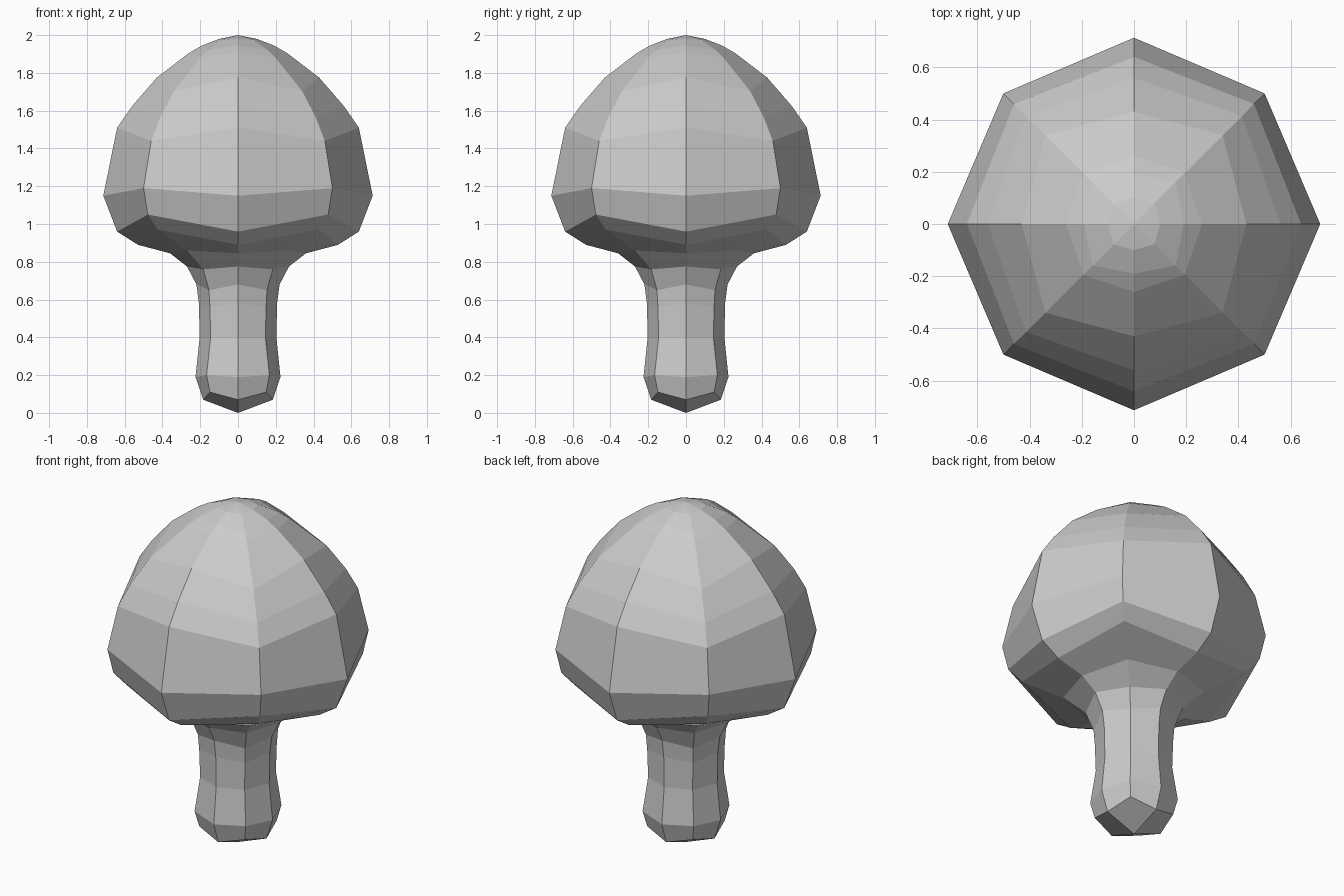
import bpy, bmesh
from math import pi, cos, sin

if "Cube" in bpy.data.objects:
    bpy.data.objects.remove(bpy.data.objects["Cube"])

# Profiles (radius, height): one for the axis ridges, one for the diagonal ridges
axis = [(0.185, 0.07), (0.225, 0.19), (0.203, 0.40), (0.207, 0.58), (0.22, 0.68),
        (0.27, 0.775), (0.36, 0.845), (0.53, 0.89), (0.64, 0.96), (0.713, 1.15),
        (0.64, 1.51), (0.56, 1.625), (0.43, 1.775), (0.26, 1.905), (0.19, 1.945), (0.1, 1.98)]
diag = [(0.21, 0.11), (0.235, 0.2), (0.205, 0.40), (0.21, 0.56), (0.217, 0.65),
        (0.26, 0.76), (0.38, 0.86), (0.60, 0.97), (0.675, 1.05), (0.707, 1.19),
        (0.65, 1.44), (0.585, 1.56), (0.48, 1.705), (0.275, 1.885), (0.225, 1.92), (0.11, 1.977)]

# Mushroom: eight-sided stem and cap as one closed skin
bm = bmesh.new()
rings = []
for a, d in zip(axis, diag):
    ring = []
    for i in range(8):
        r, z = d if i % 2 else a
        t = i * pi / 4
        ring.append(bm.verts.new((r * cos(t), r * sin(t), z)))
    rings.append(ring)
bottom = bm.verts.new((0, 0, 0))
top = bm.verts.new((0, 0, 2))
for i in range(8):
    j = (i + 1) % 8
    for lo, hi in zip(rings, rings[1:]):
        bm.faces.new((lo[i], lo[j], hi[j], hi[i]))
    bm.faces.new((bottom, rings[0][j], rings[0][i]))
    bm.faces.new((top, rings[-1][i], rings[-1][j]))
bmesh.ops.recalc_face_normals(bm, faces=bm.faces)

mesh = bpy.data.meshes.new("mushroom")
bm.to_mesh(mesh)
bm.free()
bpy.context.collection.objects.link(bpy.data.objects.new("mushroom", mesh))
